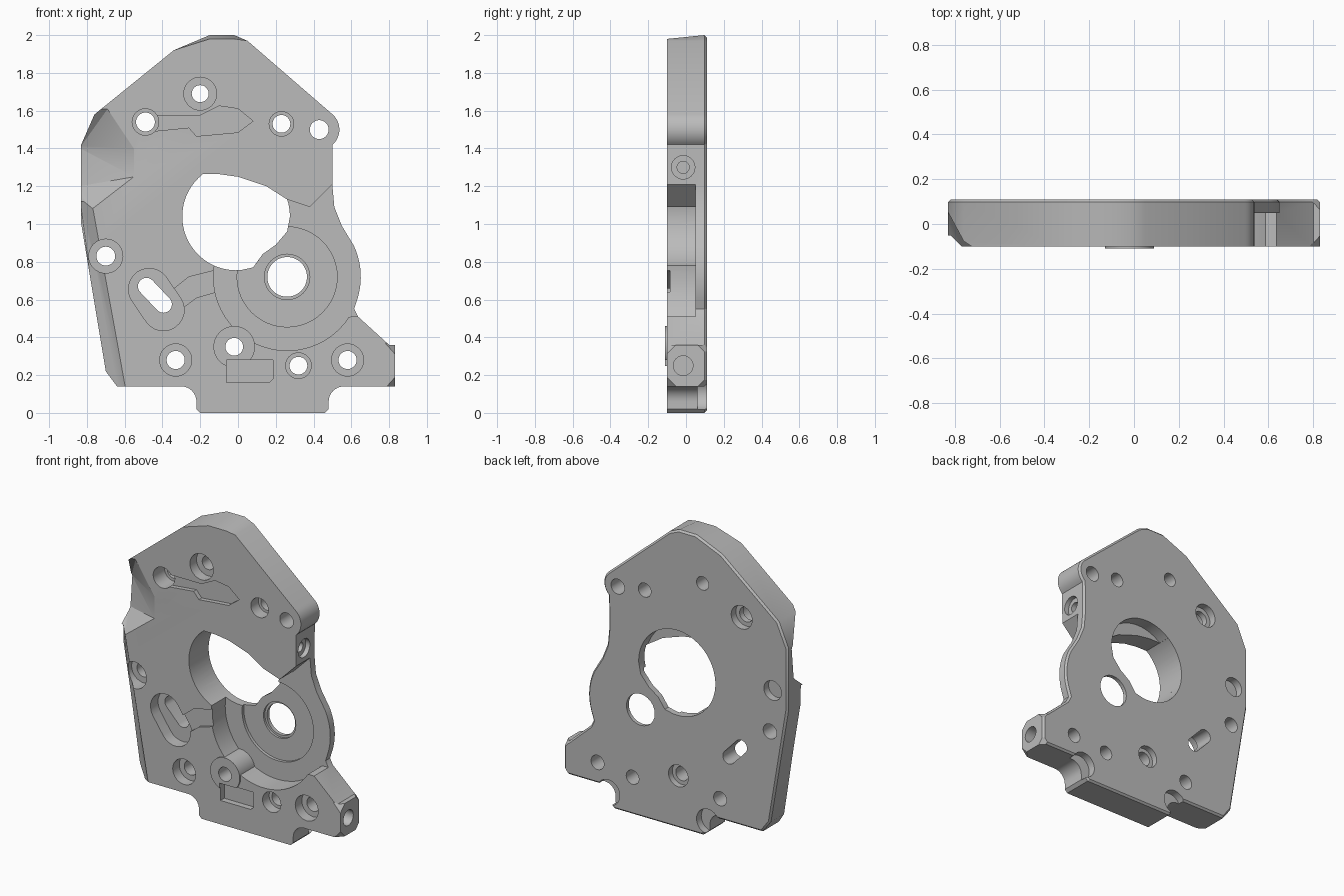
import bpy, bmesh, math
from mathutils import Vector, Matrix

cube = bpy.data.objects.get("Cube")
if cube:
    bpy.data.objects.remove(cube, do_unlink=True)

FRONT, BACK = -0.10, 0.11
metal = bpy.data.materials.new("machined grey")
metal.use_nodes = True
metal.diffuse_color = (0.5, 0.5, 0.5, 1)
metal.node_tree.nodes["Principled BSDF"].inputs["Base Color"].default_value = (0.5, 0.5, 0.5, 1)


def arc(cx, cz, r, a0, a1, n=12):
    angles = [math.radians(a0 + (a1 - a0) * i / n) for i in range(n + 1)]
    return [(cx + r * math.cos(a), cz + r * math.sin(a)) for a in angles]


def circle(cx, cz, r, n=32):
    return arc(cx, cz, r, 0, 360, n)[:-1]


def capsule(a, b, r):
    t = math.degrees(math.atan2(b[1] - a[1], b[0] - a[0]))
    return arc(*a, r, t + 90, t + 270) + arc(*b, r, t - 90, t + 90)


def finish(name, bm):
    bmesh.ops.recalc_face_normals(bm, faces=bm.faces)
    mesh = bpy.data.meshes.new(name)
    bm.to_mesh(mesh)
    bm.free()
    mesh.materials.append(metal)
    obj = bpy.data.objects.new(name, mesh)
    bpy.context.collection.objects.link(obj)
    return obj


def prism_mesh(points, y0, y1):
    bm = bmesh.new()
    face = bm.faces.new([bm.verts.new((x, y0, z)) for x, z in points])
    new = bmesh.ops.extrude_face_region(bm, geom=[face])["geom"]
    verts = [v for v in new if isinstance(v, bmesh.types.BMVert)]
    bmesh.ops.translate(bm, verts=verts, vec=(0, y1 - y0, 0))
    return bm


def combine(tool, operation="DIFFERENCE"):
    tool.hide_render = True
    mod = plate.modifiers.new("shape", "BOOLEAN")
    mod.operation, mod.solver, mod.object = operation, "EXACT", tool
    bpy.context.view_layer.objects.active = plate
    bpy.ops.object.modifier_apply(modifier=mod.name)
    bpy.data.objects.remove(tool, do_unlink=True)


def cut(points, y0=-0.3, y1=0.3):
    combine(finish("cutter", prism_mesh(points, y0, y1)))


def cut_hull(points):
    bm = bmesh.new()
    for p in points:
        bm.verts.new(p)
    bmesh.ops.convex_hull(bm, input=bm.verts[:])
    combine(finish("cutter", bm))


def side_bore(x, y, z, r, depth):
    bm = bmesh.new()
    place = Matrix.Translation((x, y, z)) @ Matrix.Rotation(math.pi / 2, 4, "Y")
    bmesh.ops.create_cone(bm, cap_ends=True, segments=32, radius1=r, radius2=r,
                          depth=depth * 2, matrix=place)
    combine(finish("cutter", bm))


# Plate body with lug, bulge, arm and foot
outline = [(-0.34, 1.92), (-0.15, 2.0), (-0.02, 2.0), (0.05, 1.97)]
outline += arc(0.43, 1.5, 0.107, 52, -48)
outline += [(0.50, 1.2), (0.51, 1.09), (0.55, 0.99)]
outline += arc(0.26, 0.72, 0.39, 25, -20)
outline += [(0.615, 0.55), (0.635, 0.51), (0.8, 0.36), (0.83, 0.36), (0.83, 0.14)]
outline += arc(0.56, 0.06, 0.08, 90, 180, 8) + [(0.48, 0.02), (0.46, 0)]
outline += [(-0.2, 0), (-0.22, 0.02)] + arc(-0.30, 0.06, 0.08, 0, 90, 8)
outline += [(-0.64, 0.14), (-0.70, 0.22), (-0.83, 1.0), (-0.83, 1.42), (-0.76, 1.58)]
bm = prism_mesh(outline, FRONT, BACK)
for v in bm.verts:
    if v.co.y < 0 and v.co.z > 1.98:
        v.co.z -= 0.02
rim = [e for e in bm.edges if all(v.co.y > 0.1 for v in e.verts)]
bmesh.ops.bevel(bm, geom=rim, offset=0.012, segments=1, affect="EDGES")
plate = finish("mounting_plate", bm)

# Sloped front edge and faceted notch on the right flank
cut_hull([(-0.59, -0.1, 0.1), (-0.775, -0.1, 1.12), (-0.70, -0.03, 0.1), (-0.835, -0.03, 1.12),
          (-0.59, -0.2, 0.1), (-0.775, -0.2, 1.12), (-1, -0.03, 0.1), (-1, -0.03, 1.12),
          (-1, -0.2, 0.1), (-1, -0.2, 1.12)])
cut_hull([(-0.69, -0.101, 1.61), (-0.55, -0.101, 1.40), (-0.55, -0.101, 1.25),
          (-0.77, -0.101, 1.08), (-0.84, 0.07, 1.40), (-0.84, 0.05, 1.2),
          (-0.95, -0.101, 1.08), (-0.95, -0.101, 1.61)])

# Gear pocket open to the left flank
pocket = [(0.38, 1.09), (0.51, 1.22), (0.8, 1.22), (0.8, 0.51), (0.6, 0.51)]
pocket += arc(0.26, 0.72, 0.39, -33, -250, 40) + [(0.26, 1.13)]
cut(pocket, -0.3, 0.05)

# Main opening: clipped at the front, round at the back
corner = [(0.08, 0.77), (0.13, 0.84), (0.2, 0.89), (0.26, 0.96)]
top = [(0.27, 1.05), (0.26, 1.13), (0.15, 1.2), (0, 1.25), (-0.1, 1.264)]
cut(arc(-0.01, 1.04, 0.285, 128, 275, 24) + corner + top)
cut(arc(-0.01, 1.04, 0.285, 0, 275, 40) + corner, 0.03)

# Bearing seat
for radius, depth in ((0.265, 0.07), (0.12, 0.085), (0.105, 0.3)):
    cut(circle(0.26, 0.72, radius, 48), -0.3, depth)

# Raised pad beside the pocket
pad = prism_mesh(circle(-0.02, 0.35, 0.11), -0.11, 0.06)
combine(finish("pad", pad), "UNION")

# Screw holes: x, z, radius, front counterbore radius, its floor
for x, z, r, wide, floor in (
        (-0.2, 1.69, 0.045, 0.087, -0.03), (-0.49, 1.54, 0.05, 0.07, 0.02),
        (0.23, 1.53, 0.047, 0.065, -0.02), (0.43, 1.5, 0.05, 0, 0),
        (-0.70, 0.83, 0.05, 0.09, 0), (-0.33, 0.28, 0.048, 0.085, -0.03),
        (-0.02, 0.35, 0.047, 0, 0), (0.32, 0.25, 0.047, 0.068, -0.03),
        (0.58, 0.28, 0.048, 0.085, -0.03)):
    cut(circle(x, z, r))
    if wide:
        cut(circle(x, z, wide), -0.3, floor)

# Back counterbores
for x, z, r, floor in ((-0.49, 1.54, 0.078, 0.06), (-0.02, 0.35, 0.073, 0.07),
                       (-0.72, 1.11, 0.065, 0.06)):
    cut(circle(x, z, r), floor)

# Slanted slot with recess and shallow channel to the pocket
cut(capsule((-0.47, 0.655), (-0.395, 0.545), 0.11), -0.3, -0.02)
cut(capsule((-0.485, 0.67), (-0.395, 0.575), 0.045))
cut([(-0.36, 0.64), (-0.26, 0.72), (-0.1, 0.76), (-0.1, 0.645), (-0.22, 0.61),
     (-0.3, 0.55)], -0.3, -0.085)

# Engraved channel and small rectangular pocket
cut([(-0.46, 1.575), (-0.2, 1.575), (-0.1, 1.625), (0, 1.61), (0.08, 1.545), (0, 1.485),
     (-0.22, 1.465), (-0.26, 1.51), (-0.46, 1.49)], -0.3, -0.07)
cut([(-0.06, 0.16), (0.165, 0.16), (0.185, 0.18), (0.185, 0.28), (-0.06, 0.28)], -0.3, -0.06)

# Side bores in the upper shoulder and arm
side_bore(0.5, -0.015, 1.3, 0.062, 0.03)
side_bore(0.5, -0.015, 1.3, 0.032, 0.12)
side_bore(0.83, -0.015, 0.25, 0.052, 0.16)

# Clipped corners of the arm end
for y, z, dy, dz in ((FRONT, 0.14, 1, 1), (BACK, 0.14, -1, 1),
                     (FRONT, 0.36, 1, -1), (BACK, 0.36, -1, -1)):
    base = Vector((0.85, y - 0.01 * dy, z - 0.01 * dz))
    cut_hull([base, base + Vector((-0.08, 0, 0)), base + Vector((0, 0.09 * dy, 0)),
              base + Vector((0, 0, 0.09 * dz))])

# Rounded reliefs behind the foot corners
for x in (-0.24, 0.50):
    cut(circle(x, 0.10, 0.085), 0.06)

bpy.ops.object.select_all(action="DESELECT")
plate.select_set(True)
bpy.context.view_layer.objects.active = plate
bpy.ops.object.shade_smooth_by_angle(angle=math.radians(30))
